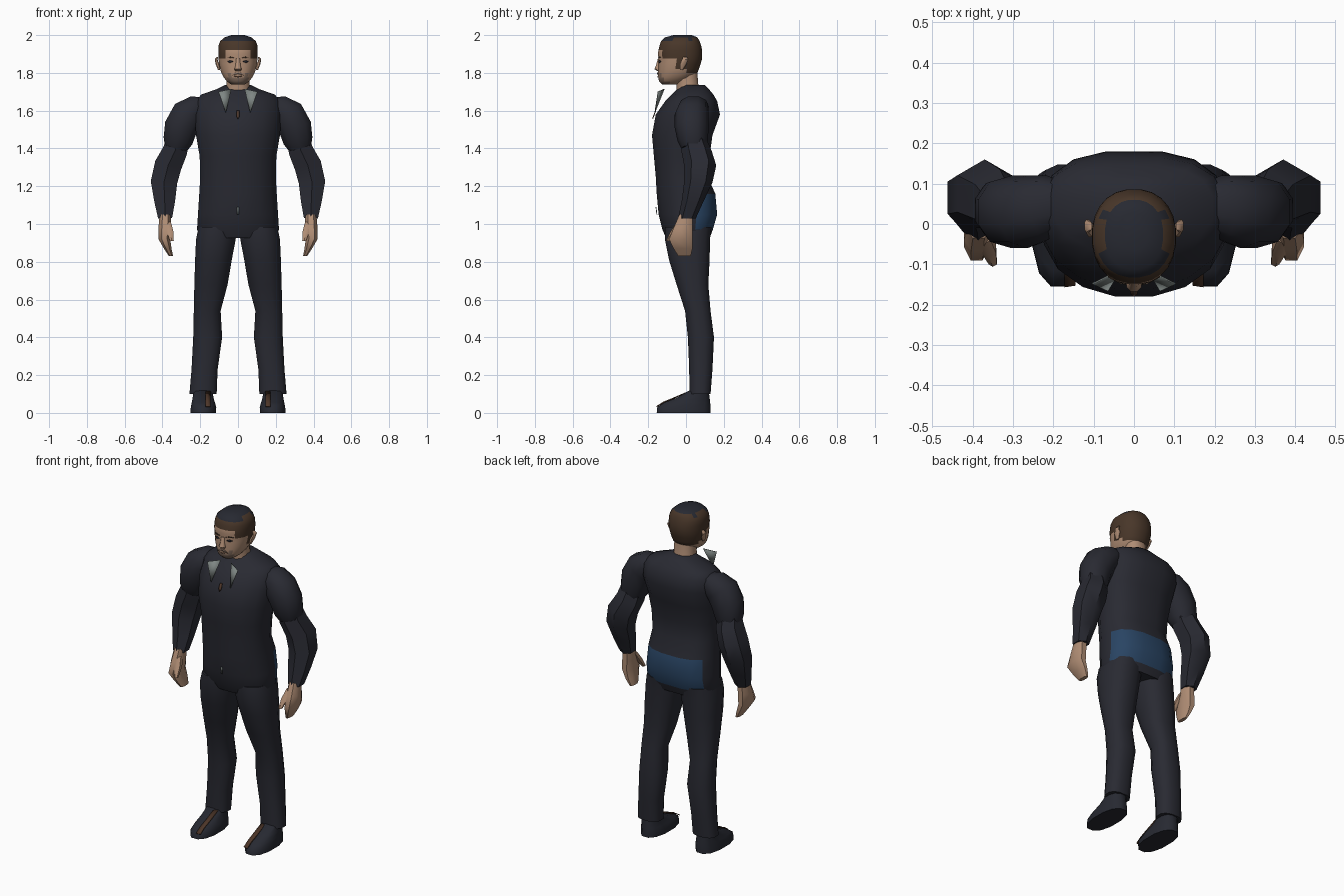
import bpy, bmesh, math
from mathutils import Vector


def mat(name, rgb):
    m = bpy.data.materials.new(name)
    m.diffuse_color = (*rgb, 1)
    return m


SUIT = mat("suit_navy", (0.022, 0.023, 0.032))
SKIN = mat("skin", (0.43, 0.265, 0.175))
HAIR = mat("hair_brown", (0.065, 0.037, 0.022))
CROWN = mat("hair_dark", (0.020, 0.022, 0.031))
BLUE = mat("seat_blue", (0.022, 0.058, 0.125))
SHIRT = mat("shirt_grey", (0.21, 0.24, 0.23))
STUBBLE = mat("stubble", (0.23, 0.155, 0.115))
RUST = mat("rust_brown", (0.075, 0.037, 0.022))


def finish(name, bm, mats, rule=None, angle=50):
    bmesh.ops.recalc_face_normals(bm, faces=bm.faces[:])
    if rule:
        for f in bm.faces:
            f.material_index = rule(f.calc_center_median())
    me = bpy.data.meshes.new(name)
    bm.to_mesh(me)
    bm.free()
    for m in mats:
        me.materials.append(m)
    ob = bpy.data.objects.new(name, me)
    bpy.context.collection.objects.link(ob)
    bpy.ops.object.select_all(action='DESELECT')
    ob.select_set(True)
    bpy.context.view_layer.objects.active = ob
    bpy.ops.object.shade_smooth_by_angle(angle=math.radians(angle))
    return ob


def loft(name, rings, mats, n=12, e=0.85, e_back=None, side=1, rule=None, lean=False):
    """Skin through rings of (x, y, z, rx, ry); lean tilts rings along the path.
    e and e_back set how square the front and back halves are."""
    bm = bmesh.new()
    loops = []
    turns = [2 * math.pi * (k + 0.5) / n for k in range(n)]
    wide = max(math.cos(t) for t in turns)
    deep = max(math.sin(t) for t in turns)
    for i, (x, y, z, rx, ry) in enumerate(rings):
        a, b = rings[max(i - 1, 0)], rings[min(i + 1, len(rings) - 1)]
        d = Vector((b[0] - a[0], 0, b[2] - a[2])).normalized()
        u = Vector((-d.z, 0, d.x)) if lean else Vector((1, 0, 0))
        loop = []
        for t in turns:
            c, s = math.cos(t) / wide, math.sin(t) / deep
            q = e_back if e_back and s > 0 else e
            p = Vector((x, y, z)) + u * (rx * math.copysign(abs(c) ** q, c))
            p.y += ry * math.copysign(abs(s) ** q, s)
            loop.append(bm.verts.new((p.x * side, p.y, p.z)))
        loops.append(loop)
    for p, q in zip(loops, loops[1:]):
        for k in range(n):
            bm.faces.new((p[k], p[(k + 1) % n], q[(k + 1) % n], q[k]))
    bm.faces.new(loops[0])
    bm.faces.new(loops[-1])
    return finish(name, bm, mats, rule)


def span(rows):
    """Rows of (z, x min, x max, y front, y back) to rings."""
    return [((a + b) / 2, (f + k) / 2, z, (b - a) / 2, (k - f) / 2)
            for z, a, b, f, k in rows]


def plate(name, pts, m, side=1):
    bm = bmesh.new()
    bm.faces.new([bm.verts.new((x * side, y, z)) for x, y, z in pts])
    ob = finish(name, bm, [m])
    mod = ob.modifiers.new("thickness", 'SOLIDIFY')
    mod.thickness = 0.004
    mod.offset = 0
    return ob


# Jacket, with the blue seat at the back of the hips
def jacket_colour(c):
    return int(.965 < c.z < 1.16 and c.y > (.02 if c.x > 0 else .098))


jacket = [(.925, .19, -.105, .125), (.97, .217, -.125, .142), (1.05, .212, -.145, .165),
          (1.16, .205, -.155, .155), (1.25, .2, -.16, .115), (1.36, .203, -.17, .125),
          (1.47, .222, -.18, .14), (1.58, .23, -.16, .18), (1.65, .225, -.11, .165),
          (1.685, .195, -.075, .145), (1.715, .11, -.045, .12), (1.735, .07, -.03, .10)]
loft("jacket", span([(z, -w, w, f, b) for z, w, f, b in jacket]), [SUIT, BLUE], n=16,
     e=.98, e_back=.75, rule=jacket_colour)

# Neck
loft("neck", span([(1.69, -.068, .068, -.05, .075), (1.74, -.06, .06, -.05, .065),
                   (1.80, -.06, .06, -.06, .06)]), [SKIN], n=12)


# Head with hair and stubble picked by position
def head_colour(c):
    if c.z > 1.985 or (c.z > 1.975 and abs(c.x) < .075 and c.y < .04):
        return 2
    line = 1.91 if abs(c.x) < .06 else 1.887
    if c.z > line or (c.y > -.06 and c.z > 1.835) or (c.y > 0 and c.z > 1.79):
        return 1
    if c.y < -.09 and abs(c.x) < .05 and (c.z < 1.765 or (abs(c.x) > .025 and c.z < 1.80)):
        return 3
    return 0


skull = [(1.738, .035, -.125, -.04), (1.755, .058, -.143, .0), (1.775, .075, -.147, .03),
         (1.80, .088, -.147, .06), (1.82, .094, -.147, .068), (1.85, .1, -.146, .078),
         (1.875, .103, -.145, .085), (1.90, .104, -.149, .086), (1.92, .104, -.146, .085),
         (1.945, .103, -.14, .08), (1.968, .094, -.132, .072), (1.988, .072, -.112, .06),
         (2.0, .035, -.065, .03)]
loft("head", span([(z, -w, w, f, b) for z, w, f, b in skull]),
     [SKIN, HAIR, CROWN, STUBBLE], n=24, e=.9, rule=head_colour)

# Nose, moustache and mouth
loft("nose", [(0, -.143, 1.875, .010, .006), (0, -.145, 1.84, .013, .014),
              (0, -.146, 1.82, .019, .021), (0, -.144, 1.81, .016, .008)], [SKIN], n=8)
plate("moustache", [(-.035, -.146, 1.785), (-.012, -.15, 1.803), (.012, -.15, 1.803),
                    (.035, -.146, 1.785), (0, -.151, 1.795)], STUBBLE)
plate("mouth", [(-.022, -.149, 1.782), (.022, -.149, 1.782), (0, -.151, 1.777)], RUST)

# Tie, and the shirt showing below the jacket button
plate("tie", [(-.007, -.160, 1.60), (.007, -.160, 1.60), (.009, -.173, 1.57), (0, -.177, 1.555),
              (-.009, -.173, 1.57)], RUST)
plate("shirt_gap", [(-.005, -.159, 1.09), (.005, -.159, 1.09), (.004, -.154, 1.05),
                    (-.004, -.154, 1.05)], SHIRT)

# Paired parts
leg = span([(.985, .01, .208, -.11, .135), (.92, .012, .222, -.112, .127), (.81, .033, .227, -.09, .125),
            (.68, .055, .231, -.05, .118), (.54, .092, .234, -.005, .13), (.40, .084, .237, .01, .148),
            (.23, .108, .246, .017, .14), (.10, .113, .257, .018, .13)])
shoe = span([(0, .117, .251, -.155, .13), (.03, .115, .25, -.152, .13), (.055, .122, .245, -.115, .128),
             (.08, .13, .24, -.05, .125), (.12, .135, .235, .02, .12)])
upper_arm = [(.18, .045, 1.635, .04, .06), (.215, .04, 1.62, .066, .08), (.265, .03, 1.58, .088, .09),
             (.303, .03, 1.51, .088, .09), (.318, .035, 1.44, .078, .08), (.33, .04, 1.40, .06, .065)]
forearm = [(.315, .04, 1.47, .06, .06), (.332, .055, 1.39, .065, .08), (.37, .075, 1.31, .072, .085),
           (.392, .065, 1.22, .07, .075), (.388, .035, 1.12, .055, .058), (.386, .005, 1.03, .037, .047)]
hand = [(.385, .0, 1.05, .03, .035), (.388, -.015, .98, .033, .05), (.39, -.028, .92, .031, .062),
        (.372, -.016, .87, .02, .05), (.355, -.008, .83, .011, .033)]
thumb = [(.375, -.03, 1.01, .02, .02), (.36, -.06, .96, .018, .022), (.35, -.093, .91, .01, .013)]
for side, tag in ((1, "left"), (-1, "right")):
    loft(tag + "_trouser_leg", leg, [SUIT], e=.85, e_back=.78, side=side)
    loft(tag + "_shoe", shoe, [CROWN], side=side)
    loft(tag + "_upper_arm", upper_arm, [SUIT], n=10, e=.9, side=side, lean=True)
    loft(tag + "_forearm", forearm, [SUIT], n=6, e=.9, side=side, lean=True)
    loft(tag + "_hand", hand, [SKIN], n=8, side=side)
    loft(tag + "_thumb", thumb, [SKIN], n=6, side=side)
    loft(tag + "_ear", [(.100, -.025, 1.815, .006, .008), (.108, -.015, 1.845, .01, .017),
                        (.116, -.005, 1.872, .007, .016), (.108, -.005, 1.885, .004, .01)],
         [SKIN], n=8, side=side)
    # Lace strip along the top of the shoe
    plate(tag + "_shoe_strip", [(.145, -.152, .034), (.172, -.156, .034), (.172, -.119, .058),
                                (.172, -.054, .083), (.172, .015, .114), (.145, .015, .114),
                                (.145, -.052, .083), (.145, -.115, .058)], RUST, side)
    # Shirt collar wing standing off the chest
    plate(tag + "_collar", [(.035, -.115, 1.715), (.103, -.148, 1.70), (.065, -.165, 1.59)], SHIRT, side)
    # Eye and brow
    plate(tag + "_eye", [(.025, -.145, 1.86), (.04, -.142, 1.867), (.057, -.133, 1.861),
                         (.042, -.141, 1.853)], CROWN, side)
    plate(tag + "_brow", [(.018, -.147, 1.879), (.04, -.143, 1.886), (.064, -.13, 1.881),
                          (.04, -.143, 1.88)], HAIR, side)
